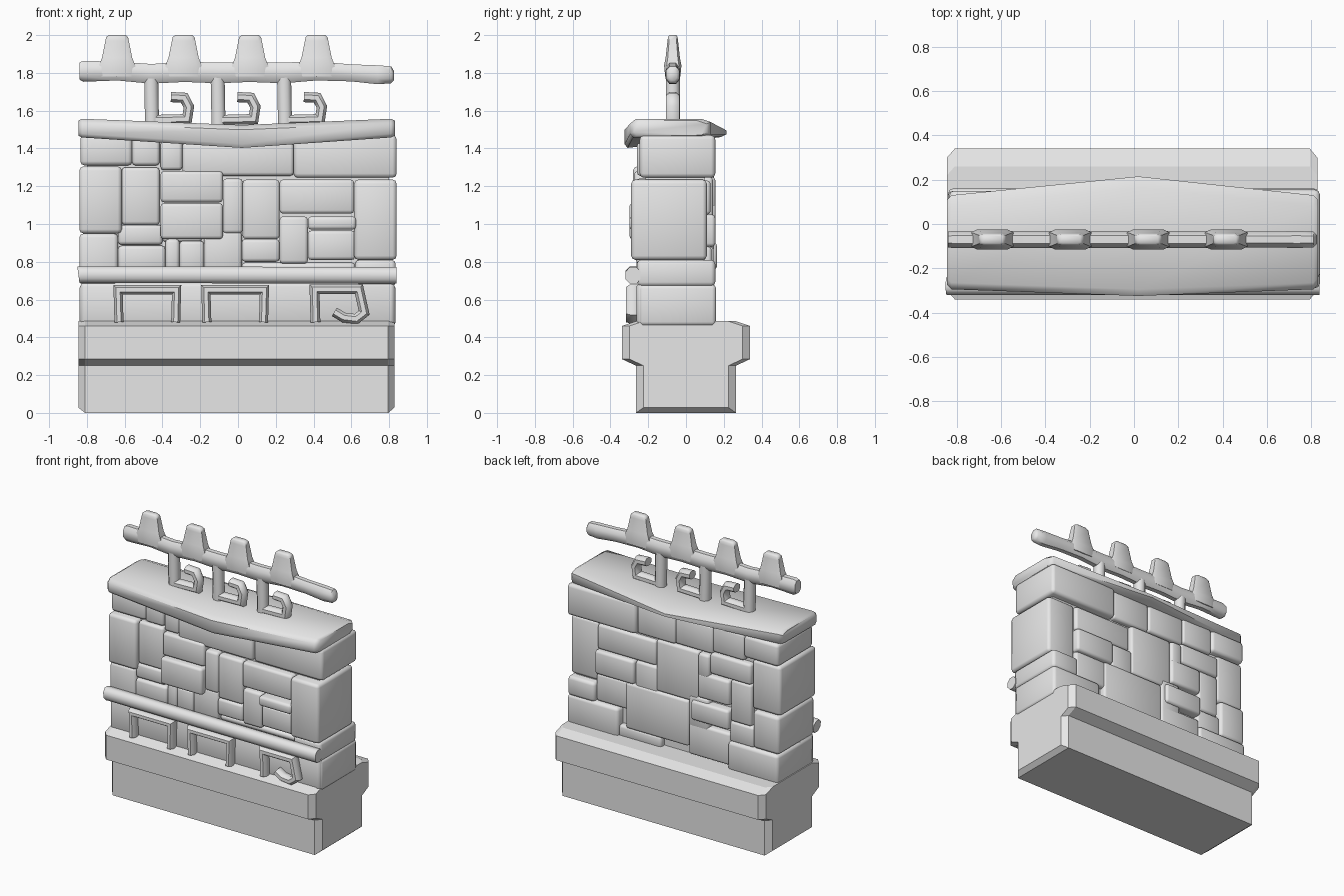
import bpy, bmesh, math, random
from mathutils import Vector

random.seed(4)
cube = bpy.data.objects.get("Cube")
if cube:
    bpy.data.objects.remove(cube, do_unlink=True)

stone = bpy.data.materials.new("grey stone")
stone.use_nodes = True
GREY = (0.8, 0.8, 0.8, 1)
stone.diffuse_color = GREY
stone.node_tree.nodes["Principled BSDF"].inputs["Base Color"].default_value = GREY

smooth_parts = []


def finish(name, bm, smooth=True):
    bmesh.ops.recalc_face_normals(bm, faces=bm.faces)
    mesh = bpy.data.meshes.new(name)
    bm.to_mesh(mesh)
    bm.free()
    mesh.materials.append(stone)
    obj = bpy.data.objects.new(name, mesh)
    bpy.context.collection.objects.link(obj)
    if smooth:
        smooth_parts.append(obj)
    return obj


def loft(name, rings, smooth=True):
    """Skin a row of equal rings and close both ends."""
    bm = bmesh.new()
    loops = [[bm.verts.new(p) for p in ring] for ring in rings]
    n = len(loops[0])
    for a, b in zip(loops, loops[1:]):
        for i in range(n):
            j = (i + 1) % n
            bm.faces.new((a[i], a[j], b[j], b[i]))
    bm.faces.new(loops[0])
    bm.faces.new(loops[-1])
    return finish(name, bm, smooth)


def block(name, x0, x1, y0, y1, z0, z1, soft=0.022):
    """Box with rounded edges."""
    bm = bmesh.new()
    bmesh.ops.create_cube(bm, size=1)
    for v in bm.verts:
        v.co = ((x0 + x1) / 2 + v.co.x * (x1 - x0),
                (y0 + y1) / 2 + v.co.y * (y1 - y0),
                (z0 + z1) / 2 + v.co.z * (z1 - z0))
    if soft:
        bmesh.ops.bevel(bm, geom=bm.edges[:], offset=soft, segments=2,
                        profile=0.5, affect='EDGES')
    return finish(name, bm)


def section(w, d, c=0.45):
    """Eight-sided rounded rectangle, half sizes w and d."""
    return [(w, -d * c), (w, d * c), (w * c, d), (-w * c, d),
            (-w, d * c), (-w, -d * c), (-w * c, -d), (w * c, -d)]


def sweep(name, path, y, w, d):
    """Bar of rounded section along an upright path of (x, z) points, mitred."""
    pts = [Vector(p) for p in path]
    dirs = [(b - a).normalized() for a, b in zip(pts, pts[1:])]
    rings = []
    for i, p in enumerate(pts):
        a, b = dirs[max(i - 1, 0)], dirs[min(i, len(dirs) - 1)]
        na, nb = Vector((-a.y, a.x)), Vector((-b.y, b.x))
        n = (na + nb) / (1 + na.dot(nb))
        rings.append([(p.x + n.x * u, y + v, p.y + n.y * u)
                      for u, v in section(w, d)])
    return loft(name, rings)


# Plinth: stepped profile run along x with chamfered ends
half = [(0.265, 0), (0.265, 0.25), (0.34, 0.285), (0.34, 0.46), (0.26, 0.487)]
profile = [(-y, z) for y, z in half] + [(y, z) for y, z in reversed(half)]


def plinth_ring(x, inset):
    return [(x, y - math.copysign(inset, y), max(z, inset * 0.7))
            for y, z in profile]


loft("plinth", [plinth_ring(-0.845, 0.04), plinth_ring(-0.81, 0),
                plinth_ring(0.795, 0), plinth_ring(0.828, 0.04)], smooth=False)

# Hidden core behind the bricks
block("wall_core", -0.8, 0.8, -0.215, 0.1, 0.45, 1.46, 0)

# Blocks that run through the whole wall: x0, x1, y0, y1, z0, z1 in hundredths
through = [
    (29.5, 84, -24.5, 15.5, 124.5, 147), (61.5, 84, -29, 11, 81, 123.5),
    (62, 83.5, -26, 15.5, 67, 81), (43, 83.5, -25, 16, 46, 68),
    (-83.5, -56, -25, 15, 131, 147), (-84, -61.5, -28, 13, 95, 130.5),
    (-84, -63.5, -26, 15, 68, 95), (-84, -44, -25, 16, 47, 68)]
for i, b in enumerate(through):
    block(f"through_block_{i + 1}", *[v / 100 for v in b])

# Facing bricks: x0, x1, z0, z1 in hundredths
front = [
    (-56, -41.5, 131, 146), (-41, -29.5, 128.5, 144), (-29.5, 29.5, 125.5, 143),
    (-61.5, -41.5, 99.5, 130), (-41, -8, 111.5, 128), (-41, -8, 92, 111),
    (-8, 2.5, 95, 124), (2.5, 22, 92, 123.5), (22, 61.5, 105.5, 123.5),
    (-63.5, -40, 89, 99.5), (-63.5, -38.5, 75, 88.5), (-40, -19, 90.5, 99),
    (-38.5, -31, 75, 92), (-31, -18, 75, 91), (-18, 2, 75, 96),
    (2, 22, 80, 92), (22, 37, 79, 104), (37, 62.5, 97, 104),
    (37, 62, 81, 96.5), (2, 62, 75, 79.5)]
proud = {5: 0.02, 6: 0.045, 18: 0.045, 9: 0.015, 12: -0.015, 20: -0.02}
for i, b in enumerate(front):
    x0, x1, z0, z1 = [v / 100 for v in b]
    y = -0.255 - proud.get(i + 1, random.uniform(0, 0.012))
    block(f"front_brick_{i + 1}", x0, x1, y, -0.12, z0, z1, 0.018)

back = [
    (-1, 29.5, 125, 146), (-31, -1, 126, 146), (-56, -31, 128, 147),
    (15, 61.5, 105, 123), (31, 62, 88, 105), (13, 31, 80, 105),
    (-20, 14, 88, 125), (-29, -20, 108, 125), (-61.5, -29, 112, 127),
    (-45, -20, 93, 111), (-61.5, -45, 82, 112), (31, 62, 68, 88),
    (-12, 38, 55, 88), (-28, -12, 68, 93), (-45, -15, 76, 90),
    (-63.5, -44, 67, 82), (-45, -12, 50, 73), (10, 44, 47, 56)]
lifted = {4: -0.005, 5: 0.02, 9: 0.012, 10: 0.022, 15: 0.03, 8: 0.02}
for i, b in enumerate(back):
    x0, x1, z0, z1 = [v / 100 for v in b]
    y = 0.135 + lifted.get(i + 1, random.uniform(0, 0.012))
    block(f"back_brick_{i + 1}", x0, x1, 0.04, y, z0, z1, 0.018)

# Lower front panel and the rounded ledge above it
block("lower_panel", -0.835, 0.83, -0.262, -0.1, 0.465, 0.69)
sweep("ledge_bar", [(-0.845, 0.73), (-0.83, 0.732), (0.82, 0.728), (0.838, 0.728)],
      -0.28, 0.044, 0.04)

# Raised frames on the lower panel
for name, x in (("left_hand_frame", -0.48), ("middle_frame", -0.015)):
    sweep(name, [(x - 0.15, 0.48), (x - 0.155, 0.652), (x + 0.155, 0.652),
                 (x + 0.15, 0.48)], -0.28, 0.024, 0.037)
sweep("hooked_frame", [(0.41, 0.48), (0.405, 0.655), (0.64, 0.655),
                       (0.668, 0.53), (0.625, 0.497), (0.56, 0.505), (0.51, 0.535)],
      -0.28, 0.026, 0.037)


# Coping slab, bent so that its middle sags and widens
def cap_ring(x, t, s=0):
    f, b = -0.295 - 0.03 * t + s, 0.13 + 0.085 * t - s
    top, low = 1.557 - 0.033 * t - s / 2, 1.458 - 0.055 * t + s / 2
    rear = 1.54 - 0.045 * t
    return [(x, y, z) for y, z in (
        (f + 0.015, low), (f, low + 0.02), (f, top - 0.025), (f + 0.03, top),
        (b - 0.05, top - 0.005 * t), (b, rear - s / 2), (b, 1.475 + s / 2),
        (b - 0.03, 1.46 + s / 2))]


loft("coping_slab", [cap_ring(-0.845, 0, 0.02), cap_ring(-0.825, 0),
                     cap_ring(0.02, 1), cap_ring(0.81, 0), cap_ring(0.832, 0, 0.02)])

# Curled hooks that carry the rail
RAIL_Y = -0.07
for i in range(3):
    x = -0.46 + 0.352 * i
    sweep(f"hook_stem_{i + 1}", [(x + 0.005, 1.525), (x, 1.78)], RAIL_Y, 0.037, 0.037)
    sweep(f"hook_curl_{i + 1}",
          [(x, 1.55), (x + 0.19, 1.555), (x + 0.2, 1.62), (x + 0.175, 1.668),
           (x + 0.105, 1.672)], RAIL_Y, 0.027, 0.036)

# Rail: rounded bar of changing height, x, mid z, half height
rail = [(-0.84, 1.81, 0.045), (-0.82, 1.808, 0.055), (-0.64, 1.81, 0.05),
        (-0.46, 1.795, 0.052), (-0.285, 1.805, 0.053), (-0.1, 1.8, 0.055),
        (0.06, 1.805, 0.053), (0.24, 1.8, 0.055), (0.415, 1.81, 0.05),
        (0.6, 1.8, 0.045), (0.74, 1.79, 0.05), (0.81, 1.79, 0.045), (0.826, 1.785, 0.025)]
loft("top_rail", [[(x, RAIL_Y + u, z + v) for u, v in section(min(h * 0.8, 0.038), h)]
                  for x, z, h in rail])

# Tapered merlons on the rail
for i in range(4):
    x = -0.64 + 0.352 * i
    steps = [(1.78, 0.1, 0.04), (1.84, 0.096, 0.046), (1.88, 0.08, 0.038),
             (1.97, 0.062, 0.028), (1.99, 0.058, 0.025), (2.0, 0.045, 0.018)]
    loft(f"merlon_{i + 1}", [[(x + u, RAIL_Y + v, z) for u, v in section(w, d, 0.7)]
                             for z, w, d in steps])

# Soft shading on everything except the faceted plinth
bpy.ops.object.select_all(action='DESELECT')
for obj in smooth_parts:
    obj.select_set(True)
bpy.context.view_layer.objects.active = smooth_parts[0]
bpy.ops.object.shade_smooth_by_angle(angle=math.radians(50))
